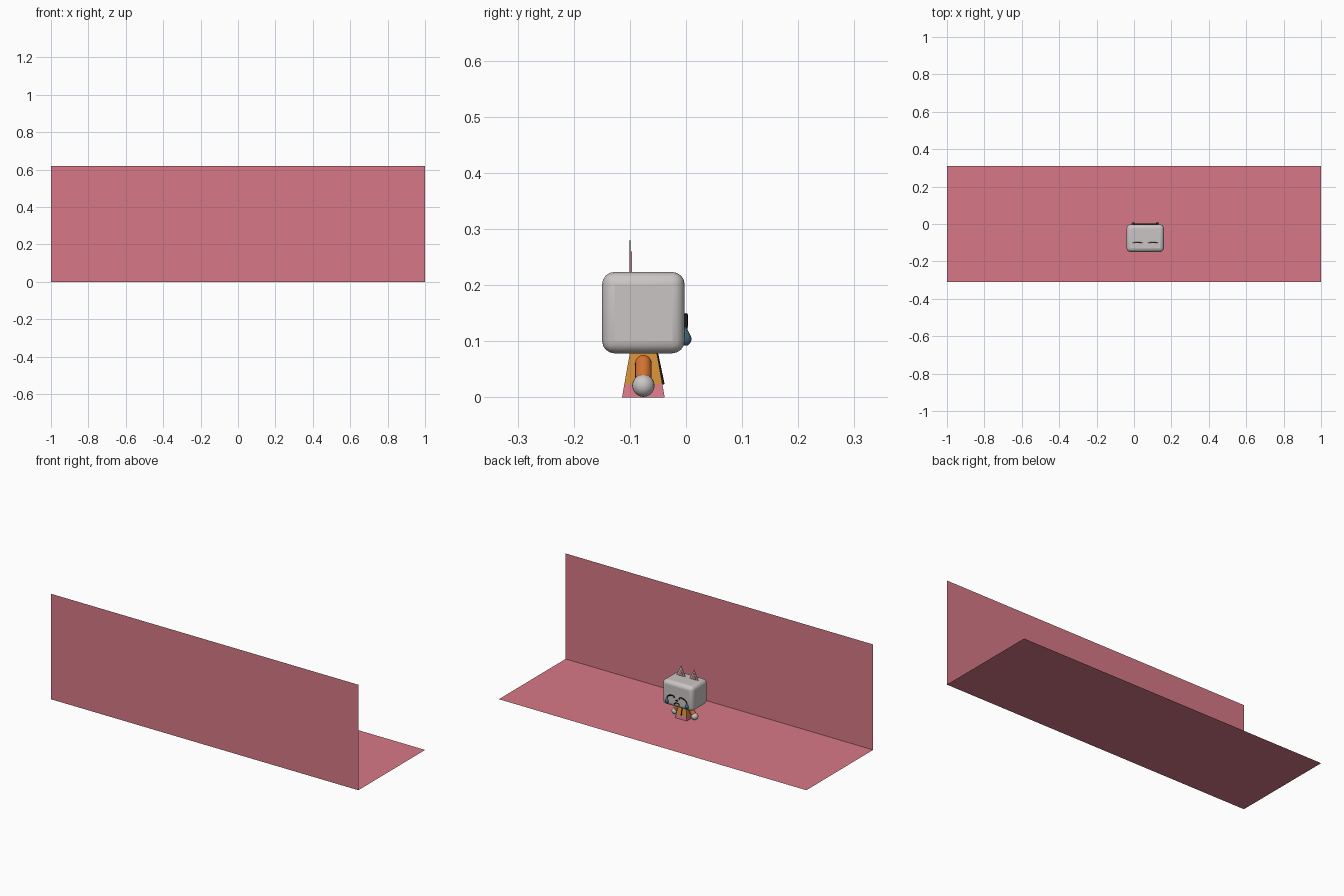
import bpy, bmesh, math
from mathutils import Vector

if "Cube" in bpy.data.objects:
    bpy.data.objects.remove(bpy.data.objects["Cube"])

CX, CY = 0.06, -0.076   # centre of the figure


def mat(name, rgb):
    m = bpy.data.materials.new(name)
    m.diffuse_color = (*rgb, 1)
    m.use_nodes = True
    m.node_tree.nodes["Principled BSDF"].inputs["Base Color"].default_value = m.diffuse_color
    return m


PINK = mat("pink", (0.68, 0.19, 0.24))
FUR = mat("pale_fur", (0.60, 0.56, 0.56))
ORANGE = mat("orange", (0.65, 0.17, 0.03))
YELLOW = mat("amber", (0.65, 0.27, 0.04))
BLACK = mat("black", (0.01, 0.01, 0.01))
BLUE = mat("tear_blue", (0.05, 0.13, 0.20))


def make(name, verts, faces, m):
    me = bpy.data.meshes.new(name)
    me.from_pydata(verts, [], faces)
    ob = bpy.data.objects.new(name, me)
    bpy.context.collection.objects.link(ob)
    me.materials.append(m)
    bm = bmesh.new()
    bm.from_mesh(me)
    if len(faces) > 1:
        bmesh.ops.recalc_face_normals(bm, faces=bm.faces)
    bm.to_mesh(me)
    bm.free()
    return ob


def ball(name, loc, r, m, scale=(1, 1, 1), seg=20):
    bpy.ops.mesh.primitive_uv_sphere_add(segments=seg, ring_count=seg // 2, radius=r, location=loc)
    ob = bpy.context.object
    ob.name = name
    ob.scale = scale
    ob.data.materials.append(m)
    bpy.ops.object.shade_smooth()
    return ob


def tube(name, pts, r, m):
    cu = bpy.data.curves.new(name, 'CURVE')
    cu.dimensions = '3D'
    cu.bevel_depth = r
    cu.bevel_resolution = 2
    cu.use_fill_caps = True
    sp = cu.splines.new('POLY')
    sp.points.add(len(pts) - 1)
    for p, c in zip(sp.points, pts):
        p.co = (*c, 1)
    ob = bpy.data.objects.new(name, cu)
    bpy.context.collection.objects.link(ob)
    cu.materials.append(m)
    return ob


def frustum(name, z0, z1, a0, a1, m):
    # square tapering block: half sizes a0 at z0 and a1 at z1
    v = [(CX + sx * a, CY + sy * a, z) for z, a in ((z0, a0), (z1, a1))
         for sx, sy in ((-1, -1), (1, -1), (1, 1), (-1, 1))]
    f = [(0, 1, 2, 3), (4, 5, 6, 7)] + [(i, (i + 1) % 4, (i + 1) % 4 + 4, i + 4) for i in range(4)]
    return make(name, v, f, m)


def ear(name, x, y0, y1, half, z0, z1, m):
    v = [(x + dx, y, z) for y in (y0, y1) for dx, z in ((-half, z0), (half, z0), (0, z1))]
    return make(name, v, [(0, 1, 2), (3, 4, 5), (0, 1, 4, 3), (1, 2, 5, 4), (2, 0, 3, 5)], m)


# backdrop: floor and upright wall
make("floor", [(-1, -.31, 0), (1, -.31, 0), (1, .31, 0), (-1, .31, 0)], [(0, 1, 2, 3)], PINK)
make("wall", [(-1, -.31, 0), (1, -.31, 0), (1, -.31, .62), (-1, -.31, .62)], [(0, 1, 2, 3)], PINK)

# rounded box head
bpy.ops.mesh.primitive_cube_add(size=1, location=(CX, CY, 0.151))
head = bpy.context.object
head.name = "head"
head.scale = (0.2, 0.147, 0.145)
bpy.ops.object.transform_apply(location=False, rotation=False, scale=True)
bev = head.modifiers.new("round", 'BEVEL')
bev.width, bev.segments = 0.022, 4
head.data.materials.append(FUR)
bpy.ops.object.shade_smooth_by_angle()

# body
frustum("body_hem", 0, 0.023, 0.038, 0.034, PINK)
frustum("body", 0.023, 0.085, 0.034, 0.023, YELLOW)

# front strip down the chest
tube("chest_strip", [(CX, CY + .023, .08), (CX, CY + .035, .023)], 0.003, BLACK)

for s, side in ((-1, "left"), (1, "right")):
    # thin flat ears with an inner patch
    ear(side + "_ear", CX + s * .042, -.102, -.098, .03, .218, .28, FUR)
    ear(side + "_inner_ear", CX + s * .042, -.098, -.096, .018, .22, .26, PINK)

    # arm capsule and hand
    a, b = Vector((CX + s * .036, CY, .061)), Vector((CX + s * .058, CY, .03))
    d = a - b
    bpy.ops.mesh.primitive_cylinder_add(vertices=20, radius=.0145, depth=d.length, location=(a + b) / 2)
    arm = bpy.context.object
    arm.name = side + "_arm"
    arm.rotation_euler = d.to_track_quat('Z', 'Y').to_euler()
    arm.data.materials.append(ORANGE)
    bpy.ops.object.shade_smooth_by_angle()
    ball(side + "_shoulder", a, .0145, ORANGE)
    ball(side + "_hand", (CX + s * .063, CY, .021), .02, FUR)

    # closed drooping eye and tear
    tube(side + "_eye", [(CX + s * (.04 + .024 * math.cos(t)), 0, .132 + .014 * math.sin(t) - .006 * math.cos(t))
                         for t in [math.pi * i / 10 for i in range(11)]], .0032, BLACK)
    ball(side + "_tear", (CX + s * .065, -.001, .104), .012, BLUE, (.8, .9, 1), 16)
    bpy.ops.mesh.primitive_cone_add(vertices=16, radius1=.009, radius2=0, depth=.018,
                                    location=(CX + s * .065, -.001, .119))
    tip = bpy.context.object
    tip.name = side + "_tear_tip"
    tip.data.materials.append(BLUE)
    bpy.ops.object.shade_smooth_by_angle()

# nose and downturned mouth
ball("nose", (CX, -.001, .124), .006, BLACK, (1.3, .7, .8), 12)
tube("mouth", [(CX + .016 * math.cos(t), -.001, .099 + .01 * math.sin(t))
               for t in [math.pi * i / 8 for i in range(9)]], .0028, BLACK)
